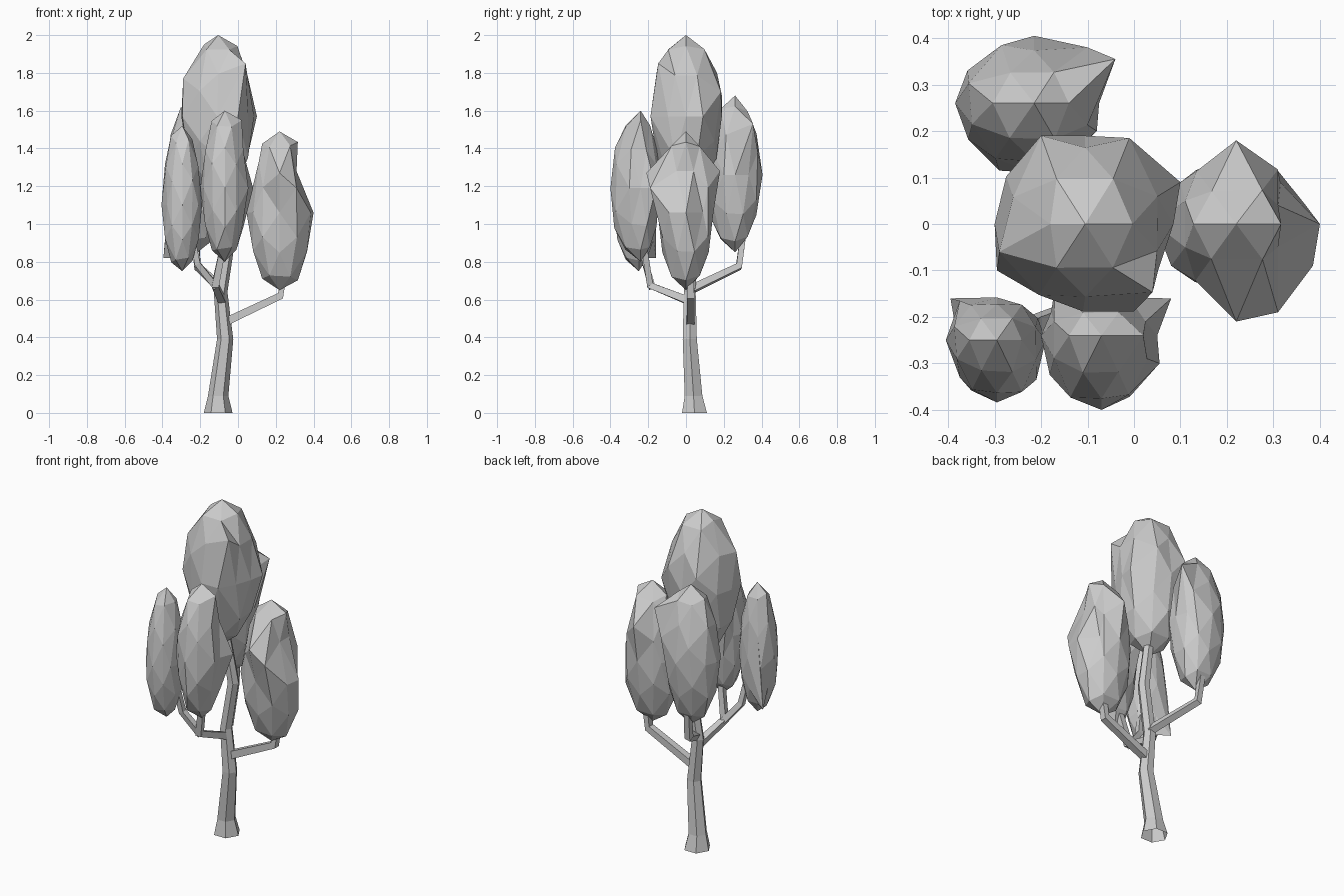
import bpy, bmesh, math, random
from mathutils import Vector

if "Cube" in bpy.data.objects:
    bpy.data.objects.remove(bpy.data.objects["Cube"])

random.seed(4)
PHI = (1 + 5 ** 0.5) / 2


def finish(bm, name):
    bmesh.ops.recalc_face_normals(bm, faces=bm.faces)
    me = bpy.data.meshes.new(name)
    bm.to_mesh(me)
    bm.free()
    ob = bpy.data.objects.new(name, me)
    bpy.context.collection.objects.link(ob)
    return ob


def tube(name, pts, radii, sides, turn=0.0, level=False):
    """Faceted limb swept along a path; level keeps its rings horizontal and its foot open."""
    bm = bmesh.new()
    pts = [Vector(p) for p in pts]
    rings = []
    up = Vector((0, 0, 1))
    for i, p in enumerate(pts):
        t = (pts[min(i + 1, len(pts) - 1)] - pts[max(i - 1, 0)]).normalized()
        q = up.rotation_difference(up if level else t)
        ring = []
        for s in range(sides):
            a = turn + 2 * math.pi * s / sides
            ring.append(bm.verts.new(p + q @ Vector((math.cos(a), math.sin(a), 0)) * radii[i]))
        rings.append(ring)
    for a, b in zip(rings, rings[1:]):
        for s in range(sides):
            n = (s + 1) % sides
            bm.faces.new((a[s], a[n], b[n], b[s]))
    if not level:
        bm.faces.new(rings[0][::-1])
    bm.faces.new(rings[-1])
    return finish(bm, name)


def foliage(name, centre, neg, pos, pulls=(), jitter=0.03):
    """Once-subdivided icosahedron with separate radii per side; the corner nearest
    in direction to each pull point is moved onto that point."""
    bm = bmesh.new()
    corners = []
    for a in (-1, 1):
        for b in (-PHI, PHI):
            corners += [Vector((a, 0, b)), Vector((0, b, a)), Vector((b, a, 0))]
    mids = [(p + q) / 2 for i, p in enumerate(corners) for q in corners[:i]
            if abs((p - q).length - 2) < 0.01]
    for p in corners + mids:
        bm.verts.new(p.normalized())
    bmesh.ops.convex_hull(bm, input=bm.verts)
    free = list(bm.verts)
    placed = {}
    for target in pulls:
        d = Vector([(target[a] - centre[a]) / (pos[a] if target[a] > centre[a] else neg[a])
                    for a in range(3)])
        v = max(free, key=lambda v: v.co.dot(d))
        free.remove(v)
        placed[v] = target
    for v in free:
        axis = max(abs(c) for c in v.co) > 0.99
        d = v.co * (1.0 if axis else 1 + random.uniform(-jitter, jitter))
        placed[v] = [centre[a] + d[a] * (pos[a] if d[a] > 0 else neg[a]) for a in range(3)]
    for v, p in placed.items():
        v.co = p
    return finish(bm, name)


# Trunk with flared foot
tube("trunk",
     [(-0.105, 0.045, 0), (-0.105, 0.04, 0.09), (-0.068, 0.02, 0.39),
      (-0.092, 0.02, 0.64), (-0.048, 0.025, 0.92), (-0.10, 0.01, 1.25)],
     [0.076, 0.054, 0.043, 0.036, 0.034, 0.028], 6, level=True)

# Branches
q = math.pi / 4
tube("right_branch", [(-0.06, 0.025, 0.485), (0.225, 0.025, 0.62), (0.245, 0.025, 0.76)],
     [0.03, 0.027, 0.024], 4, q)
tube("back_branch", [(-0.085, 0.03, 0.655), (-0.215, 0.28, 0.775), (-0.225, 0.305, 0.96)],
     [0.028, 0.025, 0.022], 4, q)
tube("front_branch", [(-0.085, 0.01, 0.595), (-0.12, -0.19, 0.675), (-0.075, -0.225, 0.90)],
     [0.028, 0.026, 0.022], 4, q)
tube("front_left_branch", [(-0.115, -0.18, 0.665), (-0.215, -0.215, 0.79), (-0.24, -0.23, 0.92)],
     [0.024, 0.022, 0.02], 4, q)

# Foliage clumps
foliage("top_foliage", (-0.105, 0, 1.57), (0.195, 0.185, 0.43), (0.19, 0.19, 0.43),
        [(0.04, -0.147, 1.85), (-0.29, -0.06, 1.77), (-0.2, 0.19, 1.68),
         (-0.01, 0.185, 1.7), (0.1, 0.09, 1.57), (0.0, -0.188, 1.57),
         (-0.11, -0.188, 1.57), (-0.295, -0.1, 1.57), (-0.18, 0, 1.95)])
foliage("right_foliage", (0.22, 0, 1.06), (0.175, 0.15, 0.41), (0.18, 0.145, 0.43),
        [(0.22, 0.18, 1.28), (0.22, -0.21, 1.27), (0.315, 0.09, 1.06), (0.385, -0.09, 1.06),
         (0.31, -0.19, 1.19), (0.08, -0.09, 1.06), (0.1, 0.09, 1.06), (0.31, 0.04, 1.28),
         (0.31, -0.05, 1.28), (0.11, 0.05, 1.33), (0.11, -0.05, 1.33)])
foliage("back_foliage", (-0.215, 0.26, 1.26), (0.17, 0.15, 0.41), (0.14, 0.135, 0.42),
        [(-0.04, 0.355, 1.53), (-0.1, 0.38, 1.38), (-0.29, 0.115, 1.13), (-0.285, 0.385, 1.36),
         (-0.215, 0.405, 1.26), (-0.08, 0.2, 1.26)])
foliage("front_foliage", (-0.07, -0.24, 1.19), (0.13, 0.16, 0.39), (0.12, 0.10, 0.41),
        [(0.08, -0.16, 1.19), (-0.17, -0.135, 1.32), (0.02, -0.24, 1.55), (0.055, -0.3, 1.19)])
foliage("front_left_foliage", (-0.295, -0.25, 1.10), (0.11, 0.134, 0.35), (0.105, 0.092, 0.42),
        [(-0.395, -0.16, 0.82), (-0.375, -0.165, 1.05), (-0.375, -0.33, 1.1), (-0.21, -0.335, 1.1)])
